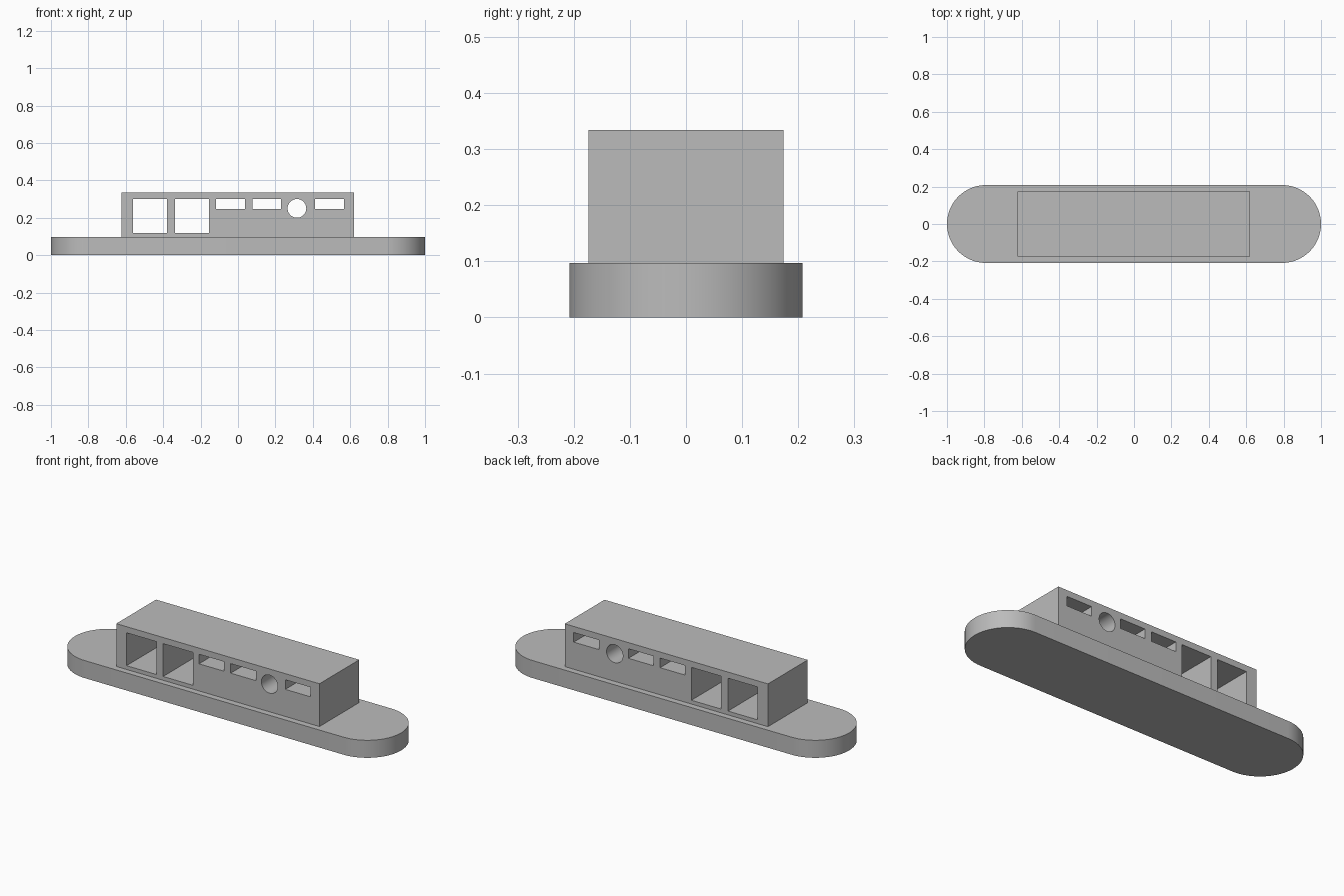
import bpy
import math

if "Cube" in bpy.data.objects:
    bpy.data.objects.remove(bpy.data.objects["Cube"])

grey = bpy.data.materials.new("plain grey")
grey.diffuse_color = (0.5, 0.5, 0.5, 1)
grey.use_nodes = True
grey.node_tree.nodes["Principled BSDF"].inputs["Base Color"].default_value = grey.diffuse_color


def rect(x0, x1, y0, y1):
    return [(x0, y0), (x1, y0), (x1, y1), (x0, y1)]


def arc(cx, cy, r, start, end, n):
    return [(cx + r * math.cos(math.radians(start + (end - start) * i / n)),
             cy + r * math.sin(math.radians(start + (end - start) * i / n)))
            for i in range(n + 1)]


def extruded(name, outlines, half_depth, location=(0, 0, 0), rotation=(0, 0, 0)):
    """Filled profile (first outline solid, others holes) extruded both ways."""
    curve = bpy.data.curves.new(name, 'CURVE')
    curve.dimensions = '2D'
    curve.fill_mode = 'BOTH'
    curve.extrude = half_depth
    for pts in outlines:
        spline = curve.splines.new('POLY')
        spline.points.add(len(pts) - 1)
        for p, (x, y) in zip(spline.points, pts):
            p.co = (x, y, 0, 1)
        spline.use_cyclic_u = True
    obj = bpy.data.objects.new(name, curve)
    bpy.context.collection.objects.link(obj)
    obj.location = location
    obj.rotation_euler = rotation
    bpy.ops.object.select_all(action='DESELECT')
    obj.select_set(True)
    bpy.context.view_layer.objects.active = obj
    bpy.ops.object.convert(target='MESH')
    obj = bpy.context.object
    obj.data.materials.clear()
    obj.data.materials.append(grey)
    # weld the caps to the walls
    bpy.ops.object.mode_set(mode='EDIT')
    bpy.ops.mesh.select_all(action='SELECT')
    bpy.ops.mesh.remove_doubles(threshold=0.0001)
    bpy.ops.mesh.normals_make_consistent(inside=False)
    bpy.ops.object.mode_set(mode='OBJECT')
    bpy.ops.object.shade_smooth_by_angle(angle=math.radians(30))
    return obj


# Rounded-end hull
R, H = 0.208, 0.097
hull = arc(1 - R, 0, R, -90, 90, 32) + arc(R - 1, 0, R, 90, 270, 32)
extruded("hull", [hull], H / 2, (0, 0, H / 2))

# Cabin with openings running right through from front to back
openings = [rect(-0.561, -0.379, 0.118, 0.3), rect(-0.337, -0.155, 0.118, 0.3)]
openings += [rect(x, x + 0.154, 0.247, 0.3) for x in (-0.117, 0.077, 0.412)]
openings.append(arc(0.315, 0.25, 0.05, 0, 360, 48)[:-1])
extruded("cabin", [rect(-0.624, 0.621, H, 0.334)] + openings, 0.174,
         rotation=(math.pi / 2, 0, 0))
